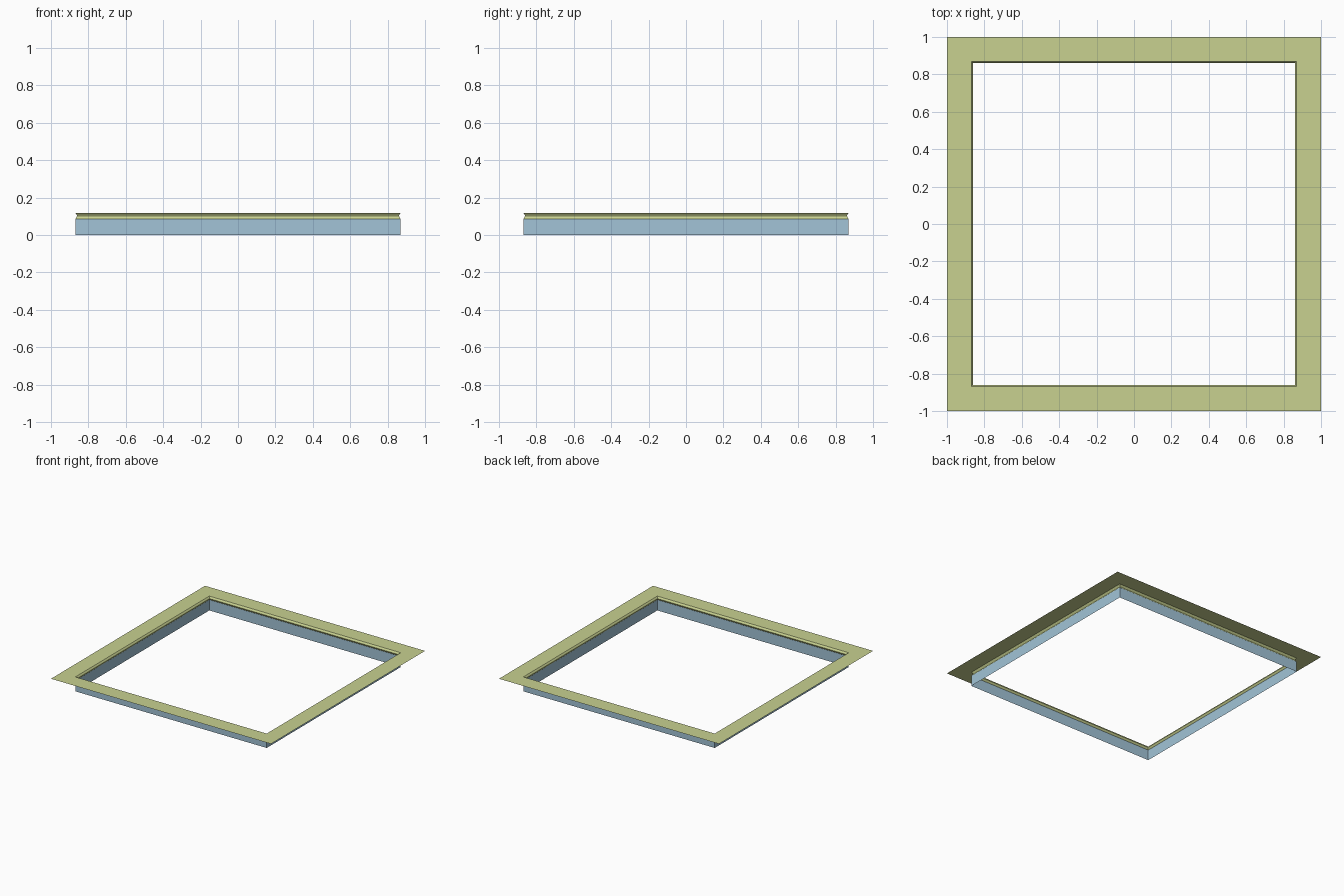
import bpy, bmesh

if "Cube" in bpy.data.objects:
    bpy.data.objects.remove(bpy.data.objects["Cube"])


def material(name, color):
    m = bpy.data.materials.new(name)
    m.diffuse_color = color
    m.use_nodes = True
    m.node_tree.nodes["Principled BSDF"].inputs["Base Color"].default_value = m.diffuse_color
    return m


def square_sweep(name, profile, mat):
    """Sweep a (half width, height) profile round a square with mitred corners."""
    bm = bmesh.new()
    rings = [[bm.verts.new((sx * r, sy * r, z))
              for sx, sy in ((-1, -1), (1, -1), (1, 1), (-1, 1))]
             for r, z in profile]
    for low, high in zip(rings, rings[1:]):
        for i in range(4):
            j = (i + 1) % 4
            bm.faces.new((low[i], low[j], high[j], high[i]))
    mesh = bpy.data.meshes.new(name)
    bm.to_mesh(mesh)
    bm.free()
    mesh.materials.append(mat)
    obj = bpy.data.objects.new(name, mesh)
    bpy.context.collection.objects.link(obj)
    return obj


blue = material("blue", (0.36, 0.55, 0.68, 1))
green = material("green", (0.58, 0.64, 0.28, 1))

# Thin upright wall round the opening
square_sweep("frame_wall", [(0.87, 0), (0.87, 0.087)], blue)

# Grooved lip above the wall, turning out into the flat flange
square_sweep("flange_trim",
             [(0.87, 0.087), (0.867, 0.09), (0.86, 0.102),
              (0.862, 0.108), (0.87, 0.118), (1.0, 0.118)], green)
